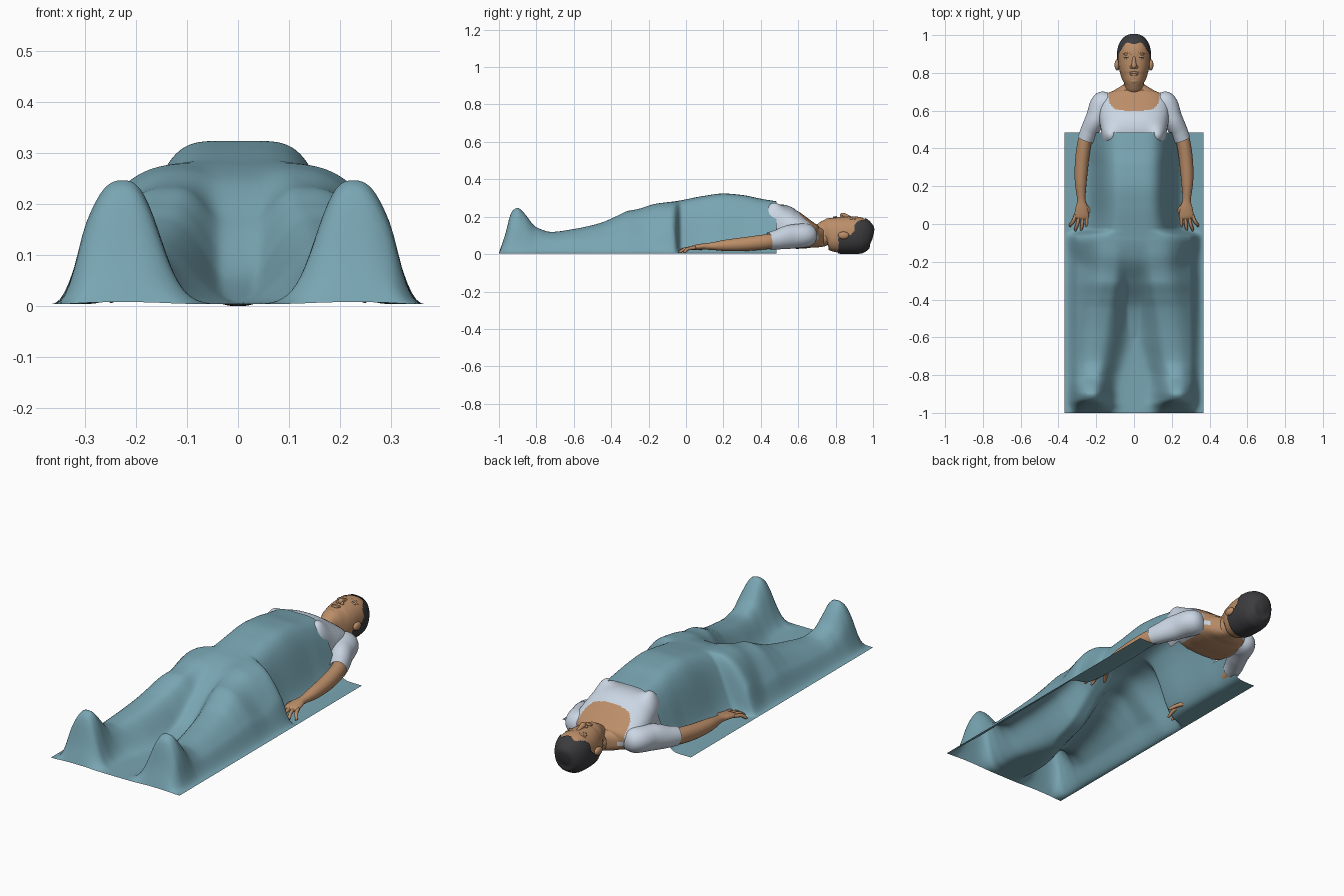
import bpy, bmesh, math
from mathutils import Vector

cube = bpy.data.objects.get("Cube")
if cube:
    bpy.data.objects.remove(cube, do_unlink=True)


def material(name, rgb):
    m = bpy.data.materials.new(name)
    m.use_nodes = True
    m.diffuse_color = (*rgb, 1)
    m.node_tree.nodes["Principled BSDF"].inputs["Base Color"].default_value = (*rgb, 1)
    return m


teal = material("teal blanket", (0.19, 0.38, 0.45))
white = material("pale cotton", (0.60, 0.68, 0.78))
skin = material("skin", (0.50, 0.27, 0.14))
hair = material("dark hair", (0.045, 0.045, 0.05))


def curve_at(keys, t, col=1):
    """Smooth interpolation of a key table without overshoot."""
    if t <= keys[0][0]:
        return keys[0][col]
    if t >= keys[-1][0]:
        return keys[-1][col]
    i = max(k for k in range(len(keys) - 1) if keys[k][0] <= t)

    def slope(k):
        return (keys[k + 1][col] - keys[k][col]) / (keys[k + 1][0] - keys[k][0])

    def tangent(k):
        if k == 0:
            return slope(0)
        if k == len(keys) - 1:
            return slope(k - 1)
        a, b = slope(k - 1), slope(k)
        return 2 * a * b / (a + b) if a * b > 0 else 0

    h = keys[i + 1][0] - keys[i][0]
    u = (t - keys[i][0]) / h
    v = 1 - u
    return (keys[i][col] * (1 + 2 * u) * v * v + tangent(i) * h * u * v * v
            + keys[i + 1][col] * u * u * (3 - 2 * u) - tangent(i + 1) * h * u * u * v)


def finish(name, bm, *mats):
    bmesh.ops.recalc_face_normals(bm, faces=bm.faces)
    me = bpy.data.meshes.new(name)
    bm.to_mesh(me)
    bm.free()
    for m in mats:
        me.materials.append(m)
    for p in me.polygons:
        p.use_smooth = True
    ob = bpy.data.objects.new(name, me)
    bpy.context.collection.objects.link(ob)
    return ob


def loft(path, steps=10, sides=16, power=2, caps=True, grow=0):
    """Tube through keys of (x, y, z, half width, half height)."""
    bm = bmesh.new()
    keys = [(i, *p) for i, p in enumerate(path)]
    n = (len(path) - 1) * steps
    spine = [[curve_at(keys, i / steps, c) for c in range(1, 6)] for i in range(n + 1)]
    rings = []
    for i, (x, y, z, rx, rz) in enumerate(spine):
        a, b = spine[max(i - 1, 0)], spine[min(i + 1, n)]
        along = (Vector(b[:3]) - Vector(a[:3])).normalized()
        side = along.cross(Vector((0, 0, 1))).normalized()
        up = side.cross(along)
        ring = []
        for k in range(sides):
            ang = math.tau * k / sides
            c, s = math.cos(ang), math.sin(ang)
            c = math.copysign(abs(c) ** (2 / power), c)
            s = math.copysign(abs(s) ** (2 / power), s)
            ring.append(bm.verts.new(Vector((x, y, z)) + side * c * (rx + grow) + up * s * (rz + grow)))
        rings.append(ring)
    for r, q in zip(rings, rings[1:]):
        for k in range(sides):
            bm.faces.new((r[k], r[(k + 1) % sides], q[(k + 1) % sides], q[k]))
    if caps:
        bm.faces.new(rings[0])
        bm.faces.new(rings[-1])
    return bm


def blob(name, mat, centre, radii):
    bm = bmesh.new()
    bmesh.ops.create_uvsphere(bm, u_segments=20, v_segments=12, radius=1)
    for v in bm.verts:
        v.co = Vector(c + r * k for c, r, k in zip(centre, radii, v.co))
    return finish(name, bm, mat)


def level(y, half, low, high):
    return (0, y, (low + high) / 2, half, (high - low) / 2)


# Blanket: a draped sheet over trunk, legs and upright feet
TRUNK = [(-0.62, 0.0, 0.16), (-0.45, 0.05, 0.19), (-0.3, 0.16, 0.25), (-0.18, 0.245, 0.3),
         (-0.09, 0.273, 0.32), (-0.065, 0.277, 0.31), (-0.025, 0.284, 0.212), (0.1, 0.308, 0.2),
         (0.2, 0.32, 0.2), (0.3, 0.312, 0.2), (0.4, 0.292, 0.205), (0.485, 0.278, 0.205)]
# y, height, centre, inner spread, outer spread
LEG = [(-1.0, 0.004, 0.225, 0.1, 0.1), (-0.97, 0.09, 0.225, 0.1, 0.1), (-0.93, 0.225, 0.225, 0.09, 0.1),
       (-0.9, 0.243, 0.225, 0.088, 0.1), (-0.87, 0.22, 0.225, 0.088, 0.1), (-0.8, 0.14, 0.215, 0.09, 0.11),
       (-0.72, 0.115, 0.2, 0.1, 0.13), (-0.6, 0.13, 0.18, 0.11, 0.15), (-0.45, 0.165, 0.155, 0.11, 0.17),
       (-0.38, 0.195, 0.143, 0.115, 0.175), (-0.3, 0.228, 0.13, 0.12, 0.18), (-0.18, 0.235, 0.12, 0.12, 0.18),
       (-0.08, 0.19, 0.12, 0.12, 0.17), (-0.02, 0.0, 0.12, 0.1, 0.08)]
HALF, BACK, NX, NY = 0.367, 0.485, 84, 170


def drape(x, y):
    x = abs(x)
    trunk = curve_at(TRUNK, y) * math.exp(-(x / curve_at(TRUNK, y, 2)) ** 5)
    d = x - curve_at(LEG, y, 2)
    spread = curve_at(LEG, y, 3 if d < 0 else 4)
    leg = curve_at(LEG, y) * math.exp(-(abs(d) / spread) ** 2.7)
    edge = min(1, max(0, (HALF - x) / 0.07))
    return 0.004 + (trunk ** 8 + leg ** 8) ** 0.125 * edge * edge * (3 - 2 * edge)


bm = bmesh.new()
grid = []
for j in range(NY + 1):
    y = -1 + (1 + BACK) * j / NY
    xs = [HALF * (2 * i / NX - 1) for i in range(NX + 1)]
    grid.append([bm.verts.new((x, y, drape(x, y))) for x in xs])
for r, q in zip(grid, grid[1:]):
    for i in range(NX):
        bm.faces.new((r[i], r[i + 1], q[i + 1], q[i]))
finish("blanket", bm, teal)

# Upper trunk: shirt with a scooped neckline, open beneath the blanket
bm = loft([level(0.43, 0.165, 0.03, 0.25), level(0.5, 0.175, 0.028, 0.266), level(0.56, 0.185, 0.025, 0.238),
           level(0.62, 0.187, 0.025, 0.2), level(0.67, 0.165, 0.03, 0.168), level(0.705, 0.11, 0.035, 0.147),
           level(0.735, 0.06, 0.04, 0.14)], steps=14, sides=120, power=2.5, caps=False)
for v in bm.verts:
    if v.co.z > 0.1:
        away = ((abs(v.co.x) - 0.138) / 0.045) ** 2 + ((v.co.y - 0.465) / 0.05) ** 2
        v.co.z += 0.04 * math.exp(-away)
for f in list(bm.faces):
    c = f.calc_center_median()
    scoop = (abs(c.x) / 0.135) ** 4 + (abs(c.y - 0.72) / 0.12) ** 4 < 1
    nape = abs(c.x) < 0.13 and c.z < 0.08
    f.material_index = int(c.y > 0.71 or nape or (scoop and c.z > 0.1))
bmesh.ops.delete(bm, geom=[f for f in bm.faces if f.calc_center_median().z < 0.06
                           and f.calc_center_median().y < 0.51], context="FACES")
finish("shirt_and_chest", bm, white, skin)

# Head and neck
HEAD = [level(0.70, 0.068, 0.04, 0.142), level(0.728, 0.058, 0.04, 0.146), level(0.742, 0.05, 0.037, 0.176),
        level(0.765, 0.062, 0.027, 0.192), level(0.80, 0.074, 0.012, 0.198), level(0.85, 0.083, 0.005, 0.2),
        level(0.90, 0.085, 0.005, 0.201), level(0.94, 0.079, 0.007, 0.193), level(0.97, 0.063, 0.022, 0.174),
        level(0.987, 0.042, 0.045, 0.148), level(0.994, 0.012, 0.08, 0.11)]
finish("head", loft(HEAD, steps=6, sides=48, power=2.25), skin)
bm = loft(HEAD, steps=12, sides=96, power=2.25, grow=0.005)


def is_hair(c):
    hairline = 0.95 + 0.3 * abs(c.x) if abs(c.x) < 0.04 else 0.962 - 1.5 * (abs(c.x) - 0.04)
    crown = c.y > hairline and c.y > 0.9
    return crown or (c.y > 0.815 and c.z < 0.085 + max(0, c.y - 0.86))


bmesh.ops.delete(bm, geom=[f for f in bm.faces if not is_hair(f.calc_center_median())], context="FACES")
for v in bm.verts:
    v.co.z = max(v.co.z, 0)
    v.co.y += 0.006 * max(0, (v.co.y - 0.95) / 0.044)
finish("hair", bm, hair)

# Face
finish("nose", loft([(0, 0.885, 0.193, 0.009, 0.008), (0, 0.86, 0.2, 0.01, 0.012),
                     (0, 0.838, 0.206, 0.014, 0.015), (0, 0.826, 0.202, 0.009, 0.008)], steps=5), skin)
blob("upper_lip", skin, (0, 0.801, 0.197), (0.025, 0.006, 0.006))
blob("lower_lip", skin, (0, 0.791, 0.196), (0.021, 0.006, 0.006))
blob("chin", skin, (0, 0.76, 0.181), (0.024, 0.017, 0.011))

for s, tag in ((1, "left"), (-1, "right")):
    blob(tag + "_eyelid", skin, (s * 0.035, 0.884, 0.187), (0.019, 0.01, 0.009))
    blob(tag + "_eye", white, (s * 0.035, 0.878, 0.189), (0.013, 0.004, 0.007))
    blob(tag + "_lash_line", hair, (s * 0.035, 0.882, 0.195), (0.015, 0.0015, 0.002))
    blob(tag + "_nostril_wing", skin, (s * 0.013, 0.831, 0.2), (0.008, 0.009, 0.009))
    finish(tag + "_brow_ridge", loft([(s * 0.015, 0.9, 0.198, 0.004, 0.003), (s * 0.035, 0.905, 0.193, 0.005, 0.004),
                                      (s * 0.056, 0.899, 0.181, 0.003, 0.003)], steps=5, sides=8), skin)
    blob(tag + "_ear", skin, (s * 0.09, 0.842, 0.1), (0.013, 0.029, 0.02))

    # Sleeve and arm lying at the side, palm down
    finish(tag + "_sleeve", loft([(s * 0.11, 0.66, 0.1, 0.035, 0.05), (s * 0.16, 0.635, 0.1, 0.068, 0.064),
                                  (s * 0.2, 0.56, 0.093, 0.056, 0.064), (s * 0.238, 0.49, 0.078, 0.047, 0.053),
                                  (s * 0.257, 0.445, 0.071, 0.043, 0.046)], sides=32, caps=False), white)
    finish(tag + "_arm", loft([(s * 0.235, 0.51, 0.076, 0.036, 0.04), (s * 0.262, 0.43, 0.066, 0.037, 0.04),
                               (s * 0.277, 0.32, 0.054, 0.036, 0.037), (s * 0.282, 0.22, 0.047, 0.031, 0.031),
                               (s * 0.279, 0.13, 0.042, 0.022, 0.019), (s * 0.277, 0.085, 0.04, 0.033, 0.016),
                               (s * 0.278, 0.04, 0.034, 0.039, 0.013), (s * 0.279, 0.025, 0.03, 0.032, 0.008)],
                              sides=24), skin)
    # Four splayed fingers and a thumb
    fingers = [(0.308, 0.338, -0.015), (0.289, 0.31, -0.038), (0.27, 0.28, -0.044), (0.252, 0.248, -0.034)]
    for i, (root, tip, end) in enumerate(fingers):
        finish(f"{tag}_finger_{i + 1}",
               loft([(s * root, 0.05, 0.034, 0.009, 0.009), (s * (root + tip) / 2, end / 2 + 0.02, 0.029, 0.009, 0.009),
                     (s * tip, end + 0.008, 0.013, 0.007, 0.007), (s * tip, end, 0.009, 0.003, 0.003)],
                    steps=5, sides=10), skin)
    finish(tag + "_thumb", loft([(s * 0.258, 0.095, 0.036, 0.012, 0.012), (s * 0.232, 0.062, 0.03, 0.011, 0.01),
                                 (s * 0.212, 0.026, 0.019, 0.008, 0.008), (s * 0.208, 0.018, 0.016, 0.003, 0.003)],
                                steps=5, sides=10), skin)
